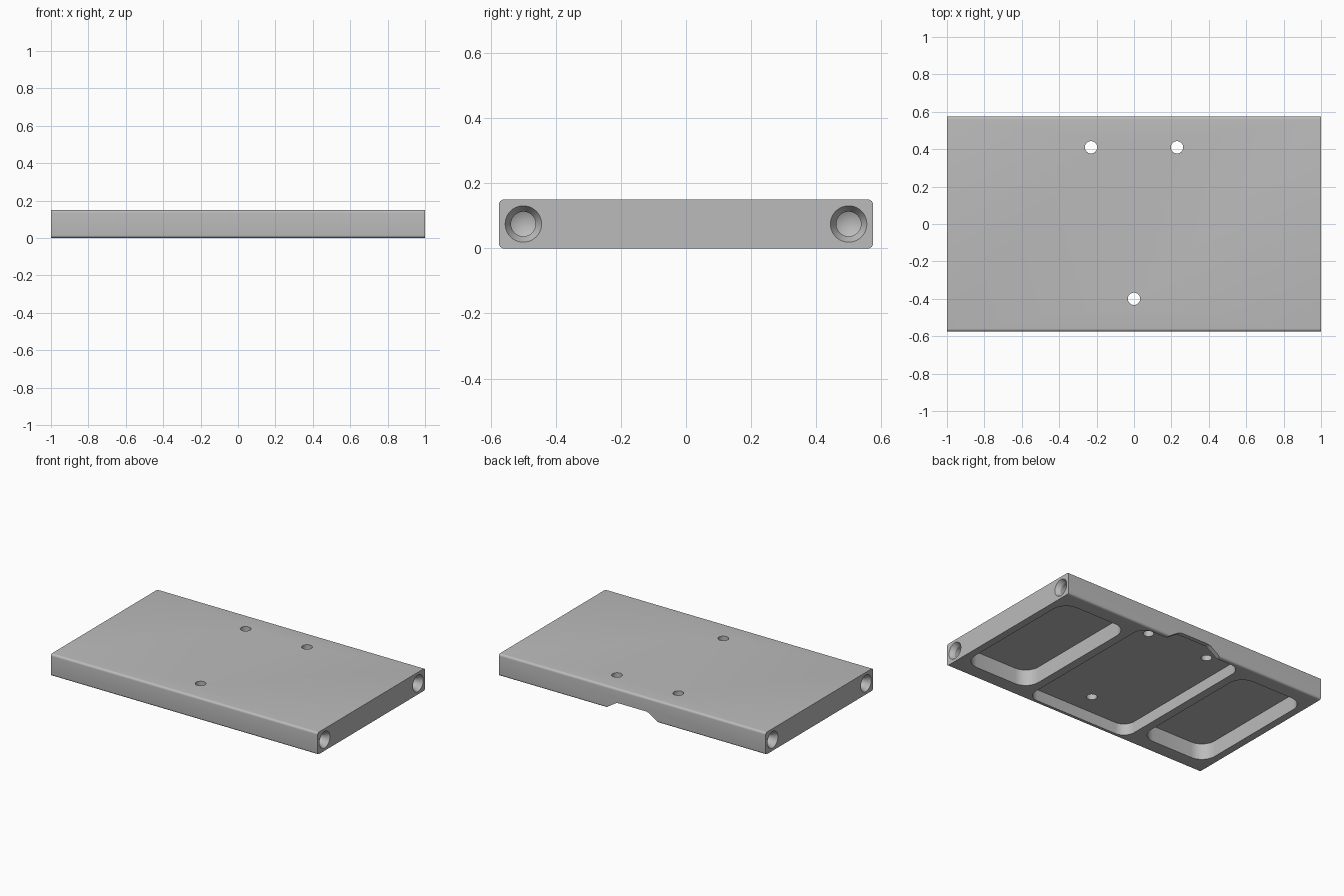
import bpy, bmesh, math
from mathutils import Matrix, Vector

cube = bpy.data.objects.get("Cube")
if cube:
    bpy.data.objects.remove(cube, do_unlink=True)

THICK, HALF_Y = 0.15, 0.575

metal = bpy.data.materials.new("grey_metal")
metal.use_nodes = True
grey = (0.5, 0.5, 0.5, 1)
metal.diffuse_color = grey
metal.node_tree.nodes["Principled BSDF"].inputs["Base Color"].default_value = grey


def make_object(name, bm):
    bmesh.ops.recalc_face_normals(bm, faces=bm.faces)
    mesh = bpy.data.meshes.new(name)
    bm.to_mesh(mesh)
    bm.free()
    mesh.materials.append(metal)
    obj = bpy.data.objects.new(name, mesh)
    bpy.context.collection.objects.link(obj)
    return obj


def rounded_box(name, low, high, axis, radius, segments=6):
    """Box whose four edges along one axis are rounded."""
    bm = bmesh.new()
    bmesh.ops.create_cube(bm, size=1)
    for v in bm.verts:
        v.co = Vector([l + (c + 0.5) * (h - l) for c, l, h in zip(v.co, low, high)])
    edges = [e for e in bm.edges
             if abs((e.verts[0].co - e.verts[1].co).normalized()[axis]) > 0.9]
    bmesh.ops.bevel(bm, geom=edges, offset=radius, segments=segments,
                    profile=0.5, affect='EDGES')
    return make_object(name, bm)


def lathe(name, profile, matrix, steps=40):
    """Spin a (radius, height) profile around z, then place it."""
    bm = bmesh.new()
    verts = [bm.verts.new((r, 0, z)) for r, z in profile]
    edges = [bm.edges.new(pair) for pair in zip(verts, verts[1:])]
    bmesh.ops.spin(bm, geom=verts + edges, axis=(0, 0, 1), cent=(0, 0, 0),
                   angle=math.tau, steps=steps)
    bmesh.ops.remove_doubles(bm, verts=bm.verts, dist=1e-5)
    bm.transform(matrix)
    return make_object(name, bm)


# Main plate with rounded long edges
plate = rounded_box("base_plate", (-1, -HALF_Y, 0), (1, HALF_Y, THICK), 0, 0.015)
cutters = []

# Pockets milled into the underside
cutters.append(rounded_box("centre_pocket", (-0.39, -0.545, -0.1),
                           (0.39, 0.545, 0.077), 2, 0.08, 8))
for x in (-0.95, 0.447):
    cutters.append(rounded_box("side_pocket", (x, -0.472, -0.1),
                               (x + 0.503, 0.472, 0.108), 2, 0.1, 8))

# Sloped notch through the back wall
bm = bmesh.new()
slope = 0.084 / 0.055
outline = [(-0.2 - slope * 0.05, -0.05), (0.2 + slope * 0.05, -0.05),
           (0.116, 0.055), (-0.116, 0.055)]
face = bm.faces.new([bm.verts.new((x, 0.5, z)) for x, z in outline])
side = bmesh.ops.extrude_face_region(bm, geom=[face])["geom"]
bmesh.ops.translate(bm, vec=(0, 0.2, 0),
                    verts=[g for g in side if isinstance(g, bmesh.types.BMVert)])
top_edges = [e for e in bm.edges if all(v.co.z > 0 for v in e.verts)
             and abs(e.verts[0].co.y - e.verts[1].co.y) > 0.1]
bmesh.ops.bevel(bm, geom=top_edges, offset=0.015, segments=4,
                profile=0.5, affect='EDGES')
cutters.append(make_object("back_notch", bm))

# Three vertical through holes
for x, y in ((-0.23, 0.41), (0.23, 0.41), (0, -0.4)):
    cutters.append(lathe("through_hole", [(0, -0.1), (0.033, -0.1), (0.033, 0.3), (0, 0.3)],
                         Matrix.Translation((x, y, 0))))

# Countersunk drilled holes in both ends
drill = [(0, 0.05), (0.07, 0.05), (0.056, 0), (0.038, -0.03), (0.038, -0.08), (0, -0.1)]
for s in (-1, 1):
    for y in (-0.5, 0.5):
        place = Matrix.Translation((s, y, THICK / 2)) @ Matrix.Rotation(s * math.pi / 2, 4, 'Y')
        cutters.append(lathe("end_hole", drill, place))

# Cut everything out of the plate and drop the cutters
for c in cutters:
    c.hide_render = True
    mod = plate.modifiers.new(c.name, 'BOOLEAN')
    mod.operation, mod.solver, mod.object = 'DIFFERENCE', 'EXACT', c
graph = bpy.context.evaluated_depsgraph_get()
cut_mesh = bpy.data.meshes.new_from_object(plate.evaluated_get(graph))
plate.modifiers.clear()
plate.data = cut_mesh
for c in cutters:
    bpy.data.objects.remove(c, do_unlink=True)

# Smooth shading with sharp machined edges
bpy.ops.object.select_all(action='DESELECT')
plate.select_set(True)
bpy.context.view_layer.objects.active = plate
bpy.ops.object.shade_smooth_by_angle(angle=math.radians(30))
